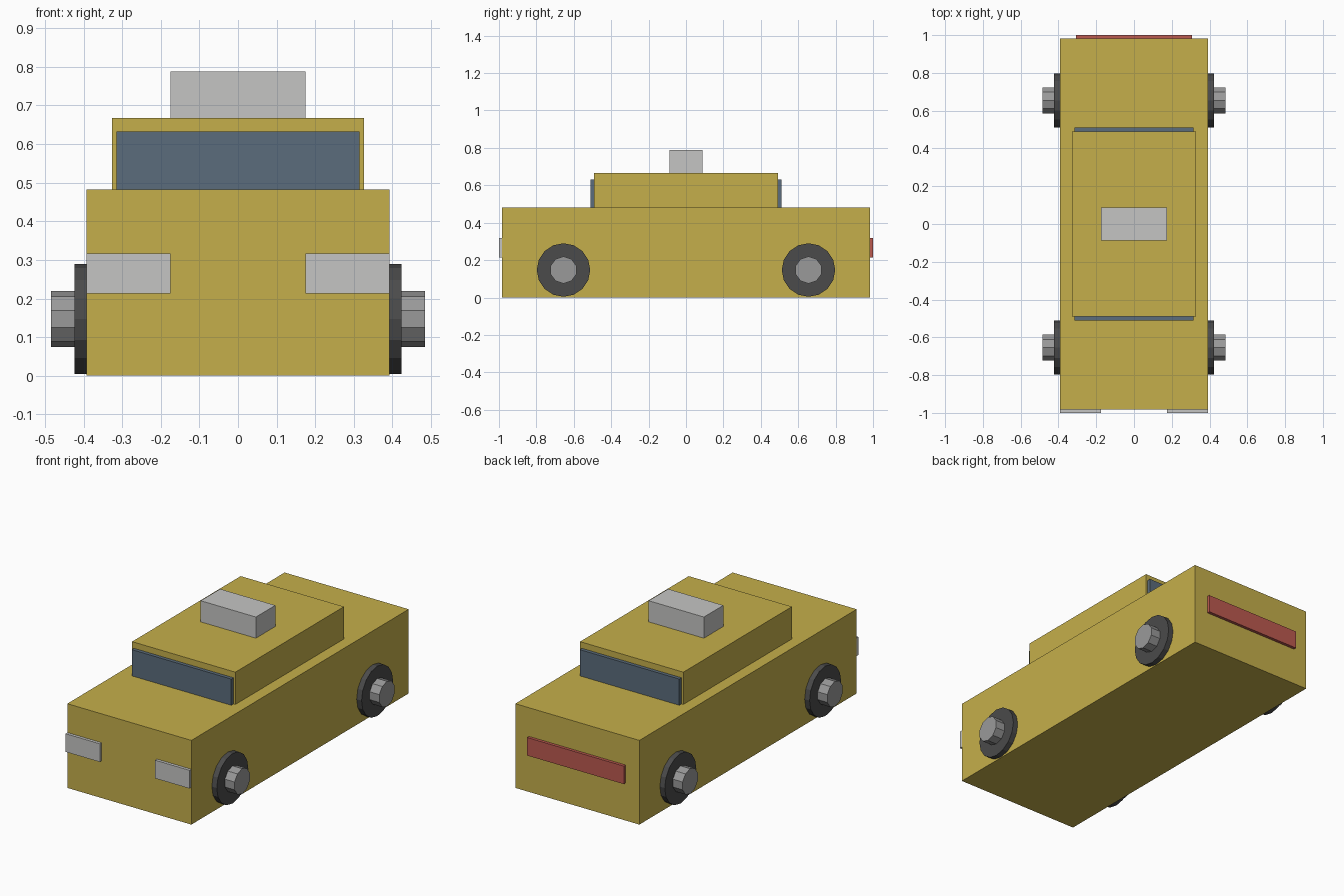
import bpy, math

if "Cube" in bpy.data.objects:
    bpy.data.objects.remove(bpy.data.objects["Cube"])


def material(name, rgb):
    m = bpy.data.materials.new(name)
    m.diffuse_color = (*rgb, 1)
    m.use_nodes = True
    m.node_tree.nodes["Principled BSDF"].inputs["Base Color"].default_value = m.diffuse_color
    return m


YELLOW = material("taxi yellow", (0.56, 0.43, 0.07))
GLASS = material("blue grey glass", (0.105, 0.15, 0.2))
LIGHT = material("pale grey", (0.56, 0.56, 0.55))
RED = material("tail red", (0.50, 0.10, 0.08))
RUBBER = material("dark rubber", (0.07, 0.07, 0.07))
HUB = material("hub grey", (0.32, 0.32, 0.32))


def box(name, mat, x, y, z):
    """Box from (min, max) ranges on each axis."""
    centre = [(a + b) / 2 for a, b in (x, y, z)]
    bpy.ops.mesh.primitive_cube_add(size=1, location=centre)
    o = bpy.context.object
    o.name = name
    for v in o.data.vertices:
        for i, (a, b) in enumerate((x, y, z)):
            v.co[i] *= b - a
    o.data.materials.append(mat)


def disc(name, mat, sides, radius, side, x0, x1, y, z):
    """Cylinder lying along x with a vertex at the top."""
    bpy.ops.mesh.primitive_cylinder_add(
        vertices=sides, radius=radius, depth=x1 - x0,
        location=(side * (x0 + x1) / 2, y, z),
        rotation=(math.pi / 2, 0, math.pi / 2))
    o = bpy.context.object
    o.name = name
    o.data.materials.append(mat)


# Body, cabin and roof sign
box("body", YELLOW, (-0.393, 0.393), (-0.983, 0.983), (0, 0.482))
box("cabin", YELLOW, (-0.327, 0.327), (-0.491, 0.491), (0.482, 0.667))
box("roof_sign", LIGHT, (-0.175, 0.175), (-0.088, 0.088), (0.667, 0.788))

# Windscreens
box("windscreen", GLASS, (-0.315, 0.315), (-0.511, -0.491), (0.482, 0.632))
box("rear_window", GLASS, (-0.315, 0.315), (0.491, 0.511), (0.482, 0.632))

# Lights
box("headlight_right", LIGHT, (0.175, 0.392), (-1.0, -0.983), (0.213, 0.317))
box("headlight_left", LIGHT, (-0.392, -0.175), (-1.0, -0.983), (0.213, 0.317))
box("tail_light", RED, (-0.306, 0.306), (0.983, 1.0), (0.215, 0.318))

# Wheels
for side, s in (("right", 1), ("left", -1)):
    for end, y in (("front", -0.655), ("rear", 0.655)):
        disc(f"tyre_{end}_{side}", RUBBER, 16, 0.143, s, 0.393, 0.424, y, 0.147)
        disc(f"hub_{end}_{side}", HUB, 10, 0.0725, s, 0.424, 0.485, y, 0.147)
